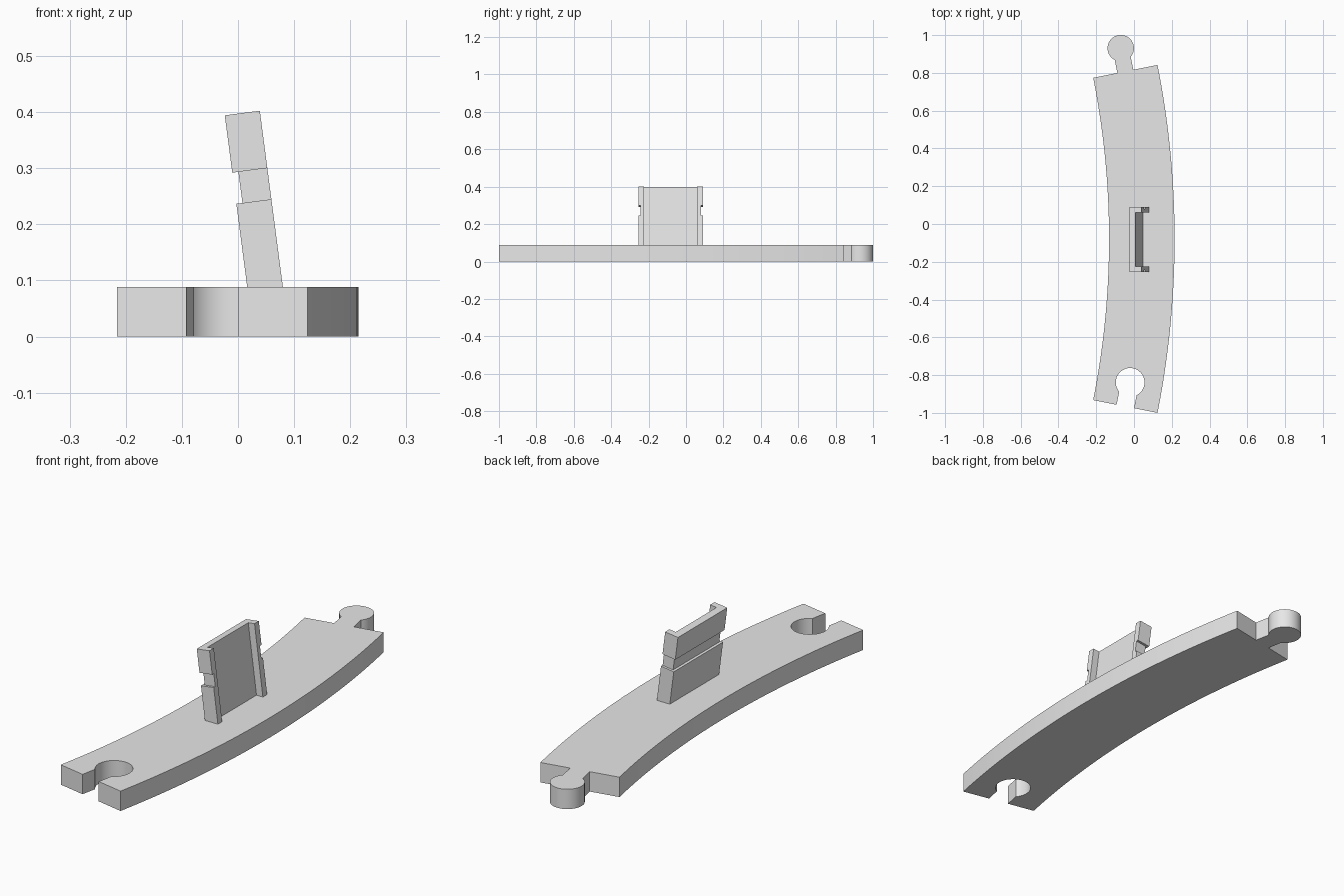
import bpy
import bmesh
from math import acos, cos, pi, radians, sin

if "Cube" in bpy.data.objects:
    bpy.data.objects.remove(bpy.data.objects["Cube"])

GREY = (0.8, 0.8, 0.8, 1)
mat = bpy.data.materials.new("plain grey")
mat.use_nodes = True
mat.diffuse_color = GREY
mat.node_tree.nodes["Principled BSDF"].inputs["Base Color"].default_value = GREY


def loft(name, loops):
    """Bridge stacked loops of equal length and cap both ends."""
    bm = bmesh.new()
    rings = [[bm.verts.new(p) for p in loop] for loop in loops]
    n = len(rings[0])
    for low, high in zip(rings, rings[1:]):
        for i in range(n):
            j = (i + 1) % n
            bm.faces.new((low[i], low[j], high[j], high[i]))
    bm.faces.new(rings[0][::-1])
    bm.faces.new(rings[-1])
    bmesh.ops.recalc_face_normals(bm, faces=bm.faces)
    mesh = bpy.data.meshes.new(name)
    bm.to_mesh(mesh)
    bm.free()
    mesh.materials.append(mat)
    obj = bpy.data.objects.new(name, mesh)
    bpy.context.collection.objects.link(obj)
    return obj


# Curved track outline
CX, CY = -4.505, -0.079
R_OUT, R_IN = 4.72, 4.373
R_MID = (R_OUT + R_IN) / 2
END = radians(11.25)
HEIGHT = 0.088


def arc(radius, start, stop, steps, place):
    angles = [start + (stop - start) * i / steps for i in range(steps + 1)]
    return [place(radius * cos(a), radius * sin(a)) for a in angles]


def on_track(x, y):
    return (CX + x, CY + y)


def end_frame(angle):
    """Map (across, along) offsets from the middle of a track end."""
    c, s = cos(angle), sin(angle)
    return lambda a, b: (CX + (R_MID + a) * c - b * s, CY + (R_MID + a) * s + b * c)


def connector(angle, half_neck, radius, reach, clockwise):
    """Round knob or socket joined to the track end by a straight neck."""
    frame = end_frame(angle)
    gap = acos(half_neck / radius)
    span = (pi + gap, -gap) if clockwise else (-gap, pi + gap)
    side = -half_neck if clockwise else half_neck
    bulb = arc(radius, *span, 40, lambda a, b: frame(a, b + reach))
    return [frame(side, 0)] + bulb + [frame(-side, 0)]


outline = arc(R_OUT, -END, END, 48, on_track)
outline += connector(END, 0.043, 0.07, 0.125, False)
outline += arc(R_IN, END, -END, 48, on_track)
outline += connector(-END, 0.047, 0.076, 0.13, True)

track = loft("curved_track", [[(x, y, z) for x, y in outline] for z in (0, HEIGHT)])
bpy.ops.object.select_all(action="DESELECT")
track.select_set(True)
bpy.context.view_layer.objects.active = track
bpy.ops.object.shade_smooth_by_angle(angle=radians(30))

# Leaning panel with side cheeks and a groove around its back
DEPTH, PANEL, CHEEK, HALF = 0.063, 0.032, 0.03, 0.1725


def channel(z, inset):
    back, edge, inner = inset - DEPTH, HALF - inset, HALF - CHEEK
    face = PANEL - DEPTH
    half = [(face, inner), (0, inner), (0, edge), (back, edge)]
    return [(x, y, z) for x, y in half] + [(x, -y, z) for x, y in half[::-1]]


levels = [(-0.03, 0), (0.158, 0), (0.158, 0.011),
          (0.214, 0.011), (0.214, 0), (0.317, 0)]
panel = loft("leaning_panel", [channel(z, inset) for z, inset in levels])
panel.location = (0.08, -0.0825, HEIGHT)
panel.rotation_euler.y = radians(-7.45)
